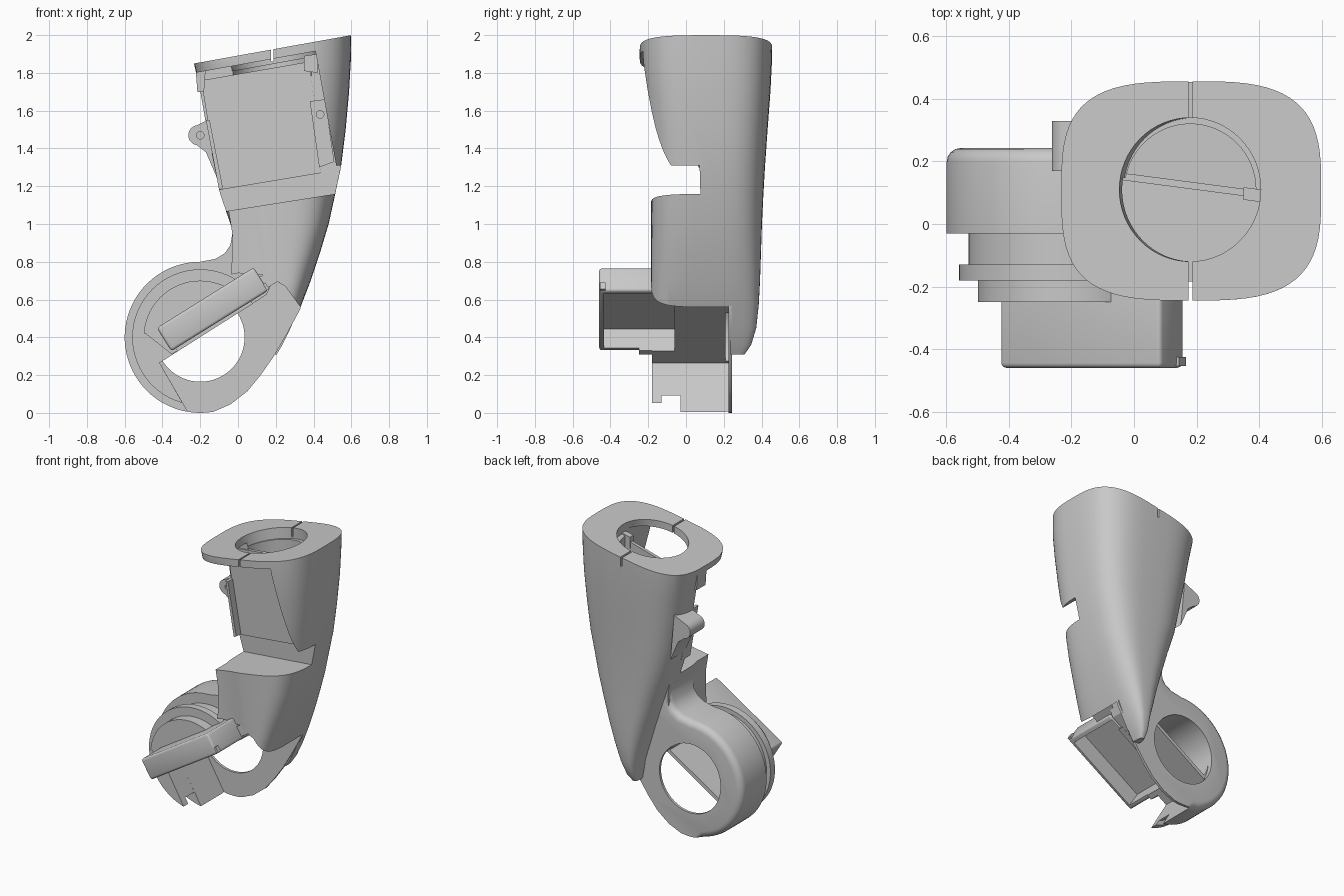
import bpy, bmesh, math
from mathutils import Vector

cube = bpy.data.objects.get("Cube")
if cube:
    bpy.data.objects.remove(cube, do_unlink=True)

grey = bpy.data.materials.new("plain_grey")
grey.use_nodes = True
tone = (0.58, 0.58, 0.58, 1)
grey.diffuse_color = tone
grey.node_tree.nodes["Principled BSDF"].inputs["Base Color"].default_value = tone


def finish(name, bm):
    bmesh.ops.recalc_face_normals(bm, faces=bm.faces[:])
    mesh = bpy.data.meshes.new(name)
    bm.to_mesh(mesh)
    bm.free()
    mesh.materials.append(grey)
    obj = bpy.data.objects.new(name, mesh)
    bpy.context.collection.objects.link(obj)
    return obj


def prism(name, pts, y0, y1, skew=0):
    """Extrude an x-z outline along y; skew slants it across x."""
    bm = bmesh.new()
    face = bm.faces.new([bm.verts.new((x, y0 + skew * (x - 0.18), z)) for x, z in pts])
    new = bmesh.ops.extrude_face_region(bm, geom=[face])["geom"]
    bmesh.ops.translate(bm, vec=(0, y1 - y0, 0),
                        verts=[v for v in new if isinstance(v, bmesh.types.BMVert)])
    return finish(name, bm)


def arc(cx, cz, r, a0=0, a1=360, n=64):
    last = n if a1 - a0 == 360 else n - 1
    angles = [math.radians(a0 + (a1 - a0) * i / last) for i in range(n)]
    return [(cx + r * math.cos(a), cz + r * math.sin(a)) for a in angles]


def apply(obj, kind, **settings):
    mod = obj.modifiers.new(kind, kind)
    for key, value in settings.items():
        setattr(mod, key, value)
    bpy.context.view_layer.objects.active = obj
    bpy.ops.object.modifier_apply(modifier=mod.name)


def combine(obj, other, operation="DIFFERENCE"):
    apply(obj, "BOOLEAN", operation=operation, object=other, solver="EXACT")
    bpy.data.objects.remove(other, do_unlink=True)


def cylinder(name, centre, r, depth, axis=(0, 0, 1)):
    bm = bmesh.new()
    bmesh.ops.create_cone(bm, cap_ends=True, segments=64, radius1=r, radius2=r, depth=depth)
    turn = Vector((0, 0, 1)).rotation_difference(Vector(axis)).to_matrix()
    bmesh.ops.rotate(bm, matrix=turn, verts=bm.verts[:])
    bmesh.ops.translate(bm, vec=centre, verts=bm.verts[:])
    return finish(name, bm)


# Curved leg shell: rounded sections given as height, x range, y range
sections = [
    (2.06, -0.25, 0.60, -0.245, 0.46), (1.86, -0.235, 0.597, -0.245, 0.455),
    (1.70, -0.20, 0.588, -0.23, 0.447), (1.50, -0.165, 0.57, -0.21, 0.432),
    (1.30, -0.125, 0.545, -0.19, 0.418), (1.16, -0.095, 0.515, -0.185, 0.41),
    (1.00, -0.04, 0.48, -0.185, 0.402), (0.85, 0.01, 0.435, -0.185, 0.397),
    (0.70, 0.06, 0.385, -0.185, 0.392), (0.57, 0.10, 0.335, -0.185, 0.385),
    (0.45, 0.14, 0.28, -0.10, 0.372), (0.36, 0.155, 0.235, 0.10, 0.345),
    (0.31, 0.165, 0.205, 0.18, 0.31)]
bm = bmesh.new()
rings = []
for z, xa, xb, ya, yb in sections:
    ring = []
    for i in range(72):
        c, s = math.cos(math.tau * i / 72), math.sin(math.tau * i / 72)
        u = math.copysign(abs(c) ** 0.62, c)
        v = math.copysign(abs(s) ** 0.62, s)
        ring.append(bm.verts.new(((xa + xb + (xb - xa) * u) / 2,
                                  (ya + yb + (yb - ya) * v) / 2, z)))
    rings.append(ring)
for a, b in zip(rings, rings[1:]):
    for i in range(72):
        bm.faces.new((a[i - 1], a[i], b[i], b[i - 1]))
bm.faces.new(rings[0])
bm.faces.new(rings[-1])
# Sloping top
tilt = Vector((-0.18, 0, 1)).normalized()
cut = bmesh.ops.bisect_plane(bm, geom=bm.verts[:] + bm.edges[:] + bm.faces[:],
                             plane_co=(0.18, 0, 1.924), plane_no=tilt, clear_outer=True)
bmesh.ops.contextual_create(bm, geom=[e for e in cut["geom_cut"]
                                      if isinstance(e, bmesh.types.BMEdge)])
shell = finish("leg_shell", bm)

# Square neck corner on the inner side of the leg
neck = prism("neck", [(-0.05, 1.07), (-0.03, 0.95), (-0.035, 0.70), (0.15, 0.70),
                      (0.30, 0.90), (0.30, 1.125)], -0.175, 0.24)
combine(shell, neck, "UNION")

# Front recess with a slanted back and side notch, and clearance around the ring
slant = -0.131
combine(shell, prism("recess", [(-0.5, 0.999), (-0.05, 1.07), (0.52, 1.16), (0.7, 1.188),
                                (0.7, 1.31), (0.52, 1.31), (0.41, 1.915), (-0.5, 1.751)],
                     -1, 0.12, slant))
combine(shell, prism("clearance", [(-0.4, 0.66), (0.0, 0.74), (0.15, 0.73), (0.25, 0.67),
                                   (0.345, 0.54), (0.6, 0.5), (0.6, 0.1), (-0.4, 0.1)],
                     -1, 0.235))

# Round socket in the top, stepped, and the two split slots
combine(shell, cylinder("socket", (0.18, 0.11, 1.92), 0.23, 0.14, tilt))
combine(shell, cylinder("socket_well", (0.18, 0.11, 1.6), 0.21, 0.6))
for y in (-0.2, 0.4):
    combine(shell, prism("slot", [(0.175, 1.86), (0.187, 1.86), (0.187, 2.0), (0.175, 2.0)],
                         y - 0.09, y + 0.09))

# Back panel of the recess and its fittings
prism("recess_panel", [(-0.195, 1.76), (-0.10, 1.18), (0.44, 1.27), (0.38, 1.86)],
      0.112, 0.135, slant)
for name, pts, y0, y1 in [
        ("left_rail", [(-0.17, 1.55), (-0.15, 1.55), (-0.08, 1.19), (-0.10, 1.18)], 0.06, 0.16),
        ("upper_left_hook", [(-0.225, 1.83), (-0.17, 1.84), (-0.18, 1.70), (-0.215, 1.70)], 0.04, 0.14),
        ("upper_right_hook", [(0.35, 1.89), (0.42, 1.90), (0.42, 1.80), (0.35, 1.81)], 0.10, 0.14)]:
    prism(name, pts, y0, y1, slant)
right_boss = prism("right_boss", [(0.38, 1.65), (0.46, 1.66), (0.51, 1.33), (0.43, 1.30)],
                   0.10, 0.14, slant)
combine(right_boss, cylinder("hole", (0.435, 0.05, 1.58), 0.02, 0.08, (0, 1, 0)))
side_tab = prism("side_tab", [(-0.14, 1.56)] + arc(-0.21, 1.47, 0.053, 100, 260, 16)
                 + [(-0.17, 1.38), (-0.11, 1.24)], 0.17, 0.33)
combine(side_tab, cylinder("hole", (-0.2, 0.2, 1.47), 0.02, 0.15, (0, 1, 0)))

# Ring housing joined to the leg, rounded at the back of its walled side
outline = ([(-0.03, 0.95), (-0.04, 0.89), (-0.07, 0.845), (-0.12, 0.815)]
           + arc(-0.2, 0.4, 0.4, 90, 280, 40)
           + [(-0.04, 0.045), (0.05, 0.115), (0.12, 0.20), (0.19, 0.30), (0.26, 0.42),
              (0.33, 0.55), (0.32, 0.95)])
housing = prism("ring_housing", outline, -0.03, 0.243)
bm = bmesh.new()
bm.from_mesh(housing.data)
rim = [e for e in bm.edges if all(v.co.y > 0.2 and (v.co.x < -0.26 or 0.4 < v.co.z and v.co.x < 0)
                                  for v in e.verts)]
bmesh.ops.bevel(bm, geom=rim, offset=0.045, segments=4, profile=0.5, affect="EDGES")
bm.to_mesh(housing.data)
bm.free()
# The open side keeps only the thin back plate; the walled side is hollow behind a slanted floor
combine(housing, prism("open_side", [(-0.415, 0.265), (0.15, 0.625), (0.19, 0.71), (0.26, 0.67),
                                     (0.345, 0.54), (0.6, 0.4), (0.3, -0.3), (-0.25, -0.1),
                                     (-0.25, -0.02)], -1, 0.225))
combine(housing, cylinder("plate_hole", (-0.2, 0.25, 0.4), 0.235, 0.08, (0, 1, 0)))
combine(housing, prism("hollow", arc(-0.21, 0.42, 0.225, 33, 211, 32), -0.02, 0.3))

# Slanted box, open underneath
along, across = Vector((0.85, 0.53)).normalized(), Vector((0.53, -0.85)).normalized()
corner = Vector((-0.43, 0.45))


def slanted(name, a0, a1, c0, c1, y0, y1):
    pts = [corner + along * a + across * c for a, c in ((a0, c0), (a1, c0), (a1, c1), (a0, c1))]
    return prism(name, pts, y0, y1)


def hollow_out(obj):
    combine(obj, slanted("box_cavity", 0.03, 0.57, 0.025, 0.3, -0.435, -0.06))


box = slanted("slanted_box", 0, 0.605, 0, 0.145, -0.46, -0.05)
apply(box, "BEVEL", width=0.015, segments=3)
hollow_out(box)
slanted("box_lip", 0.58, 0.615, 0.10, 0.14, -0.455, -0.425)
slanted("box_hinge", 0.58, 0.70, 0.06, 0.13, -0.18, 0.0)

# Stepped cap over the ring, cut away along the slanted line
opening = [(-0.415, 0.265), (0.20, 0.655), (0.5, 0.5), (0.3, -0.2), (-0.25, -0.05), (-0.28, 0.03)]
front_opening = [(-0.55, 0.43), (-0.49, 0.42), (-0.35, 0.31)] + opening[1:4] + [(-0.6, -0.2)]
for name, r, y0, y1, limit in [("cap_base", 0.33, -0.14, -0.02, opening),
                               ("cap_flange", 0.36, -0.18, -0.13, opening),
                               ("cap_front", 0.30, -0.25, -0.17, front_opening)]:
    part = prism(name, arc(-0.2, 0.4, r), y0, y1)
    combine(part, prism("cap_opening", limit, -1, 1))
    hollow_out(part)

# Smooth shading with crisp edges
for obj in bpy.context.scene.objects:
    obj.select_set(obj.type == "MESH")
bpy.context.view_layer.objects.active = shell
bpy.ops.object.shade_smooth_by_angle(angle=math.radians(32))
